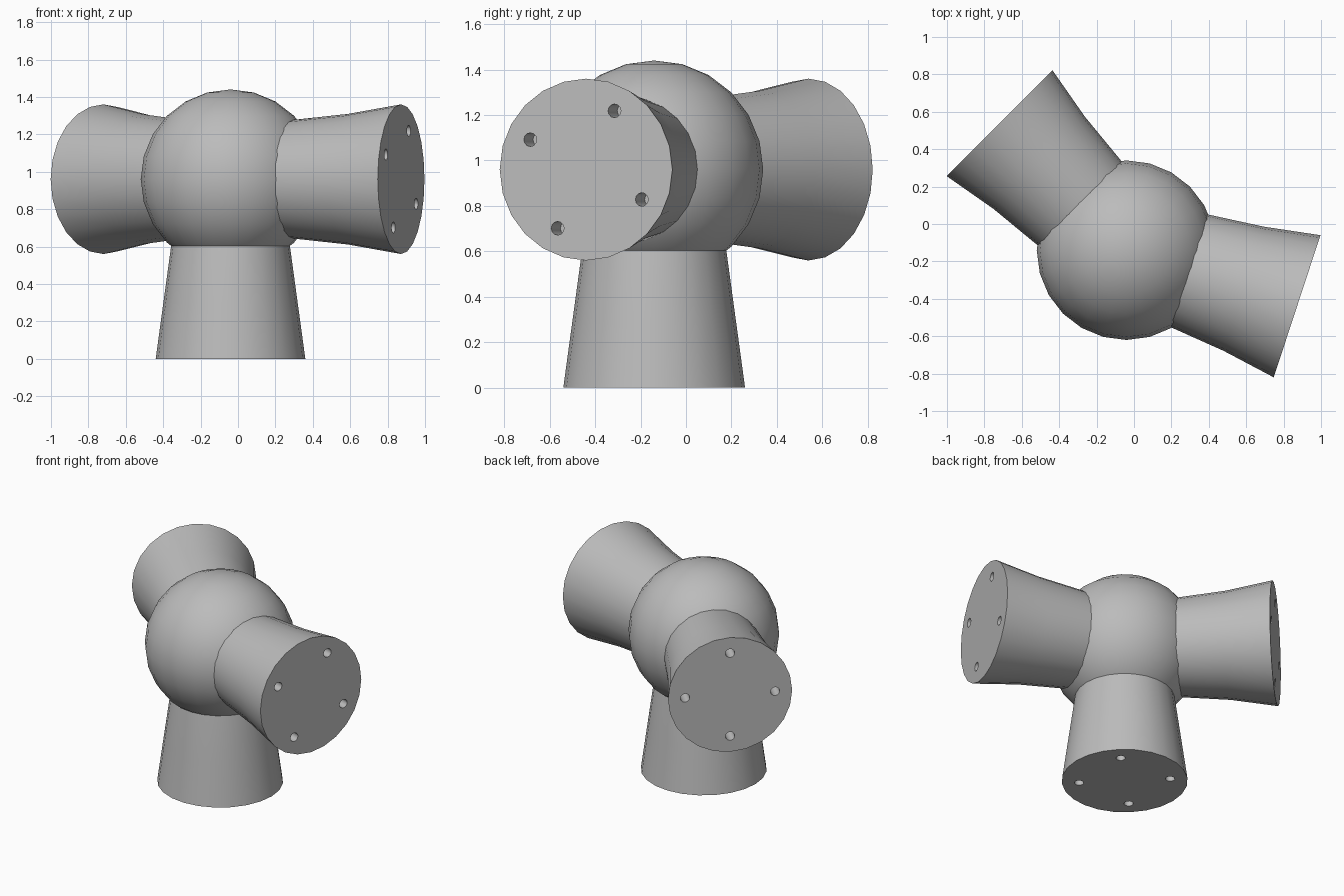
import bpy, bmesh, math
from mathutils import Matrix, Vector

HUB = Vector((-0.04, -0.14, 0.96))
HUB_RADIUS = 0.48
REACH = 0.96          # hub centre to end of each socket
SIDES = 24
UP = Vector((0, 0, 1))

if "Cube" in bpy.data.objects:
    bpy.data.objects.remove(bpy.data.objects["Cube"], do_unlink=True)

grey = bpy.data.materials.new("plain_grey")
grey.use_nodes = True
grey.diffuse_color = (0.5, 0.5, 0.5, 1)
grey.node_tree.nodes["Principled BSDF"].inputs["Base Color"].default_value = (0.5, 0.5, 0.5, 1)


def make_object(name, bm):
    bmesh.ops.recalc_face_normals(bm, faces=bm.faces)
    mesh = bpy.data.meshes.new(name)
    bm.to_mesh(mesh)
    bm.free()
    mesh.materials.append(grey)
    ob = bpy.data.objects.new(name, mesh)
    bpy.context.collection.objects.link(ob)
    return ob


def smooth(ob):
    bpy.ops.object.select_all(action='DESELECT')
    ob.select_set(True)
    bpy.context.view_layer.objects.active = ob
    bpy.ops.object.shade_smooth_by_angle(angle=math.radians(35))


def revolve(profile):
    """Closed solid turned around z from (radius, height) pairs."""
    bm = bmesh.new()
    rings = []
    for r, z in profile:
        rings.append([bm.verts.new((r * math.cos(a), r * math.sin(a), z))
                      for a in (math.tau * i / SIDES for i in range(SIDES))])
    for low, high in zip(rings, rings[1:]):
        for i in range(SIDES):
            j = (i + 1) % SIDES
            bm.faces.new((low[i], low[j], high[j], high[i]))
    bm.faces.new(rings[0])
    bm.faces.new(rings[-1])
    return bm


def make_socket(name, frame, waist, hole_angle):
    """Flared socket with four blind screw holes in its end."""
    ob = make_object(name, revolve([(0.30, 0.26), (0.318, 0.36), (waist, 0.66), (0.4, REACH)]))
    bm = bmesh.new()
    for k in range(4):
        a = math.radians(hole_angle + 90 * k)
        spot = Matrix.Translation((0.29 * math.cos(a), 0.29 * math.sin(a), REACH))
        bmesh.ops.create_cone(bm, cap_ends=True, segments=12, radius1=0.03,
                              radius2=0.03, depth=0.26, matrix=spot)
    cutter = make_object(name + "_hole_cutter", bm)
    cutter.hide_render = True

    # Cut the holes, then keep only the finished mesh
    mod = ob.modifiers.new("screw_holes", 'BOOLEAN')
    mod.operation = 'DIFFERENCE'
    mod.solver = 'EXACT'
    mod.object = cutter
    evaluated = ob.evaluated_get(bpy.context.evaluated_depsgraph_get())
    cut_mesh = bpy.data.meshes.new_from_object(evaluated)
    ob.modifiers.clear()
    ob.data = cut_mesh
    bpy.data.objects.remove(cutter, do_unlink=True)
    ob.matrix_world = Matrix.Translation(HUB) @ frame
    smooth(ob)


def level_frame(degrees):
    """Frame whose z points outward along a level heading and whose y is up."""
    a = math.radians(degrees)
    out = Vector((math.cos(a), math.sin(a), 0))
    return Matrix((UP.cross(out), UP, out)).transposed().to_4x4()


# Round hub
bm = bmesh.new()
bmesh.ops.create_uvsphere(bm, u_segments=SIDES, v_segments=12, radius=HUB_RADIUS)
hub = make_object("hub_ball", bm)
hub.location = HUB
smooth(hub)

# Three sockets
make_socket("lower_socket", Matrix.Rotation(math.pi, 4, 'X'), 0.359, 45)
make_socket("left_socket", level_frame(-18.2), 0.349, 63)
make_socket("right_socket", level_frame(135), 0.347, 0)
